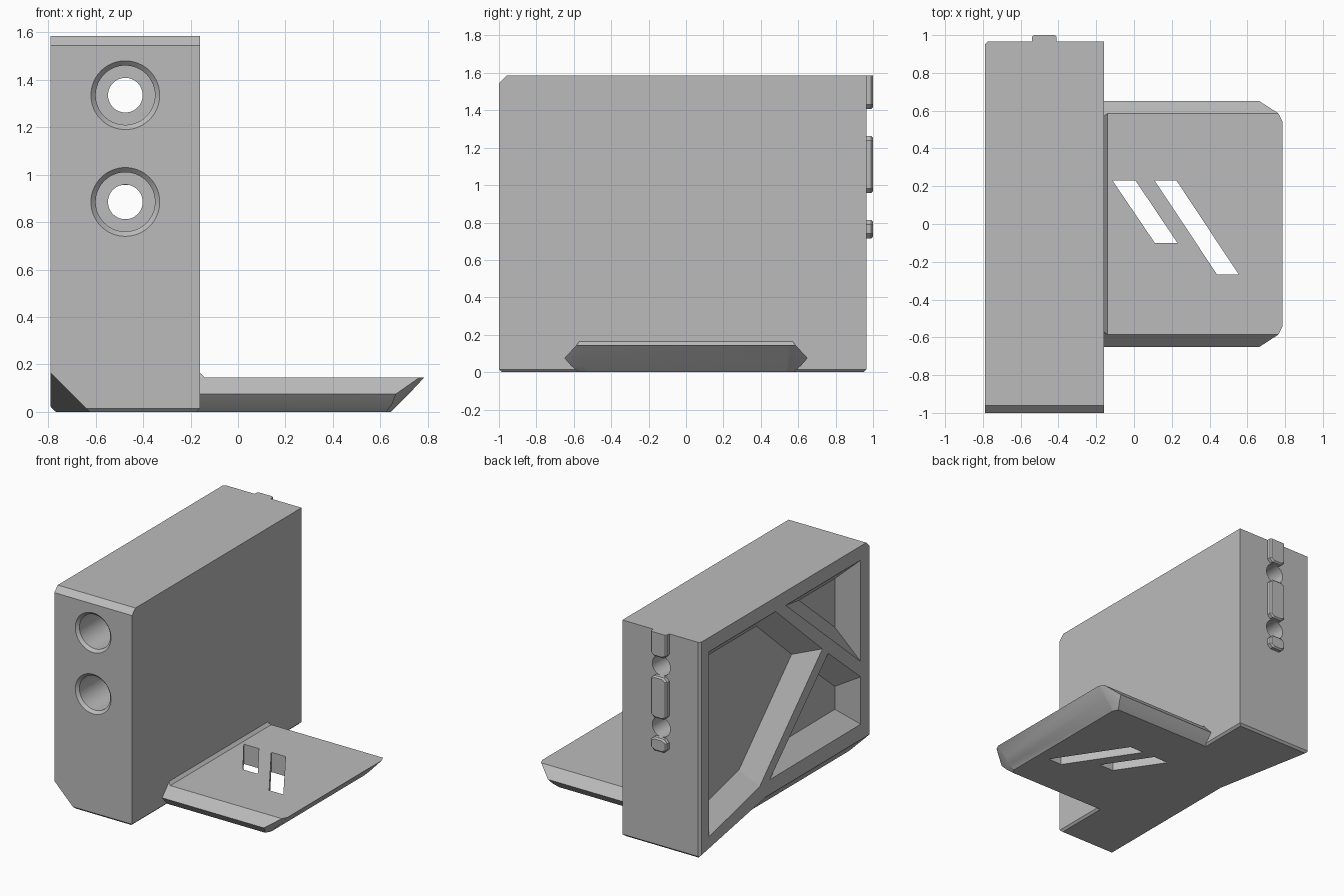
import bpy, bmesh, math
from mathutils import Vector, Matrix

old = bpy.data.objects.get("Cube")
if old:
    bpy.data.objects.remove(old, do_unlink=True)

grey = bpy.data.materials.new("plain grey")
grey.use_nodes = True
colour = (0.5, 0.5, 0.5, 1)
grey.diffuse_color = colour
grey.node_tree.nodes["Principled BSDF"].inputs["Base Color"].default_value = colour

LEFT, RIGHT, FRONT, BACK, TOP = -0.79, -0.16, -1.0, 0.965, 1.585


def make(name, bm):
    bmesh.ops.recalc_face_normals(bm, faces=bm.faces)
    mesh = bpy.data.meshes.new(name)
    bm.to_mesh(mesh)
    bm.free()
    mesh.materials.append(grey)
    obj = bpy.data.objects.new(name, mesh)
    bpy.context.collection.objects.link(obj)
    return obj


def hull(name, points):
    """Convex solid around a few points."""
    bm = bmesh.new()
    for p in points:
        bm.verts.new(p)
    bmesh.ops.convex_hull(bm, input=bm.verts)
    bmesh.ops.dissolve_limit(bm, angle_limit=0.01, verts=bm.verts, edges=bm.edges)
    return make(name, bm)


def loft(name, rings):
    """Solid through rings with equal point counts."""
    bm = bmesh.new()
    loops = [[bm.verts.new(p) for p in ring] for ring in rings]
    n = len(loops[0])
    for a, b in zip(loops, loops[1:]):
        for i in range(n):
            j = (i + 1) % n
            bm.faces.new((a[i], a[j], b[j], b[i]))
    bm.faces.new(loops[0])
    bm.faces.new(loops[-1])
    return make(name, bm)


def inset(points, d):
    """Move every side of a convex outline inward by d."""
    pts = [Vector(p) for p in points]
    centre = sum(pts, Vector((0, 0))) / len(pts)
    sides = []
    for a, b in zip(pts, pts[1:] + pts[:1]):
        n = Vector((a.y - b.y, b.x - a.x)).normalized()
        if n.dot(centre - a) < 0:
            n = -n
        sides.append((n, n.dot(a) + d))
    out = []
    for (m, c), (n, e) in zip(sides[-1:] + sides[:-1], sides):
        det = m.x * n.y - m.y * n.x
        out.append(((c * n.y - e * m.y) / det, (m.x * e - n.x * c) / det))
    return out


def bore(name, z, stations):
    """Round cutter along y, from (y, radius) pairs."""
    n = 64
    rings = []
    for y, r in stations:
        rings.append([(-0.475 + r * math.cos(math.tau * i / n), y,
                       z + r * math.sin(math.tau * i / n)) for i in range(n)])
    return loft(name, rings)


def cut(obj, cutter):
    mod = obj.modifiers.new(cutter.name, "BOOLEAN")
    mod.operation = "DIFFERENCE"
    mod.solver = "EXACT"
    mod.object = cutter
    bpy.context.view_layer.objects.active = obj
    bpy.ops.object.modifier_apply(modifier=mod.name)
    bpy.data.objects.remove(cutter, do_unlink=True)


# Upright body with small edge chamfers
bm = bmesh.new()
size = Vector((RIGHT - LEFT, BACK - FRONT, TOP))
mid = Vector((LEFT + RIGHT, BACK + FRONT, TOP)) / 2
bmesh.ops.create_cube(bm, size=1, matrix=Matrix.Translation(mid) @ Matrix.Diagonal((*size, 1)))


def chamfer(test, width):
    edges = [e for e in bm.edges if all(test(v.co) for v in e.verts)]
    bmesh.ops.bevel(bm, geom=edges, offset=width, segments=1, affect="EDGES")


chamfer(lambda p: p.z > TOP - 0.001 and p.y < FRONT + 0.001, 0.04)
chamfer(lambda p: p.x < LEFT + 0.001 and p.y > BACK - 0.001, 0.015)
chamfer(lambda p: p.z < 0.001, 0.015)
body = make("upright_body", bm)

# Long corner cut under the outer side, fading out toward the back
E = 0.1


def corner(y, c):
    return [(LEFT - E, y, c + E), (LEFT + c + E, y, -E), (LEFT - E, y, -E)]


for y0, c0, y1, c1 in ((-1.1, 0.165, 0.2, 0.165), (0.2, 0.165, 1.0, 0.013)):
    cut(body, hull("corner_cutter", corner(y0, c0) + corner(y1, c1)))

# Sloped-wall pockets in the outer side, leaving diagonal braces
pockets = [
    [(0.86, 1.48), (0.09, 1.48), (-0.45, 1.0), (0.275, 0.27), (0.86, 0.125)],
    [(-0.03, 1.48), (-0.895, 1.48), (-0.895, 0.74)],
    [(-0.52, 0.94), (-0.895, 0.625), (-0.895, 0.28), (0.155, 0.275)],
]
DEPTH, OUT = 0.125, 0.05
for outline in pockets:
    rings = [[(LEFT + x, y, z) for y, z in inset(outline, d)]
             for x, d in ((-OUT, -OUT), (DEPTH, 0.121))]
    cut(body, loft("pocket_cutter", rings))

# Two deep screw bores with chamfered mouths
for z in (1.335, 0.885):
    cut(body, bore("bore_cutter", z, [(-1.02, 0.165), (-0.98, 0.125), (0.7, 0.125)]))
    cut(body, bore("through_cutter", z, [(0.6, 0.073), (1.1, 0.073)]))

# Locating rib segments on the back
parts = [body]
C = 0.025
for i, (z0, z1, c1) in enumerate(((1.407, TOP, 0), (0.957, 1.263, C), (0.715, 0.813, C))):
    pts = []
    for y, g in ((BACK - 0.03, 0), (0.99, 0), (1.0, 0.01)):
        for s in (-1, 1):
            w = 0.065 - g
            top = z1 - (g if c1 else 0)
            pts += [(-0.475 + s * w, y, z0 + C), (-0.475 + s * (w - C), y, z0 + g),
                    (-0.475 + s * w, y, z1 - c1), (-0.475 + s * (w - c1), y, top)]
    parts.append(hull(f"back_rib_{i + 1}", pts))

# Foot plate: level, reach, half width, corner cut along x and y
pts = []
for z, x, y, cx, cy in ((0, 0.645, 0.575, 0.02, 0.04), (0.035, 0.68, 0.615, 0.03, 0.06),
                        (0.075, 0.72, 0.65, 0.055, 0.11), (0.145, 0.785, 0.585, 0.02, 0.04)):
    for s in (-1, 1):
        pts += [(RIGHT - 0.04, s * y, z), (x - cx, s * y, z), (x, s * (y - cy), z)]
foot = hull("foot_plate", pts)
parts.append(foot)

# Plain slanted slots through the foot plate
slots = [
    [(-0.114, 0.23), (0.008, 0.23), (0.23, -0.1), (0.11, -0.1)],
    [(0.109, 0.23), (0.225, 0.23), (0.555, -0.268), (0.44, -0.268)],
]
for slot in slots:
    cut(foot, loft("slot_cutter", [[(x, y, z) for x, y in slot] for z in (-0.1, 0.3)]))

# Small sloped strip where the foot plate meets the body
parts.append(hull("joint_strip", [(x, s * y, z) for s in (-1, 1) for x, y, z in (
    (RIGHT - 0.02, 0.585, 0.14), (RIGHT + 0.02, 0.585, 0.145),
    (RIGHT, 0.57, 0.165), (RIGHT - 0.02, 0.57, 0.165))]))

# Round surfaces smooth, all chamfers crisp
bpy.ops.object.select_all(action="DESELECT")
for obj in parts:
    obj.select_set(True)
bpy.context.view_layer.objects.active = body
bpy.ops.object.shade_smooth_by_angle(angle=math.radians(15))
